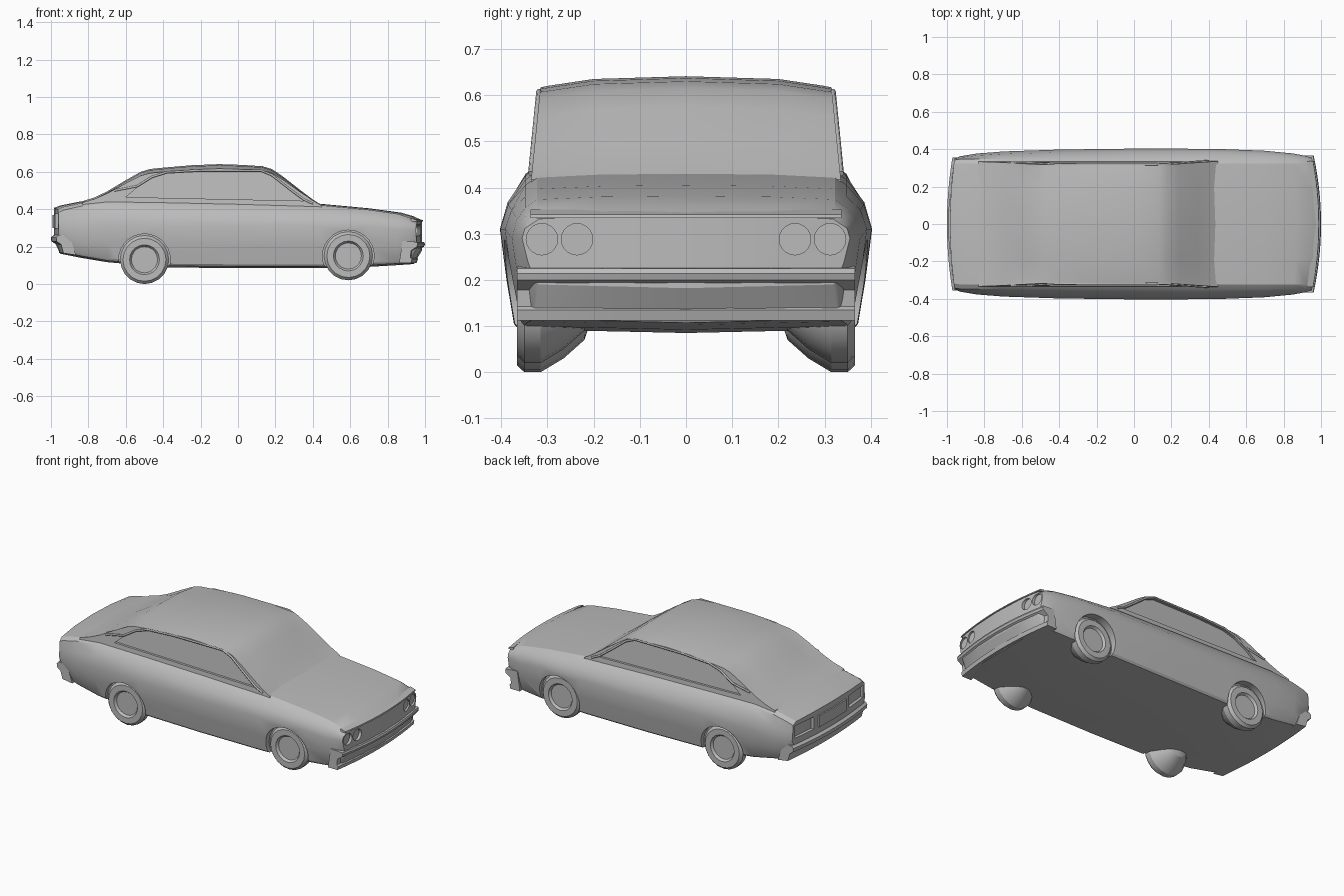
import bpy, bmesh, math
from mathutils import Vector, Matrix

cube = bpy.data.objects.get("Cube")
if cube:
    bpy.data.objects.remove(cube)

grey = bpy.data.materials.new("body grey")
grey.use_nodes = True
COLOUR = (0.5, 0.5, 0.5, 1)
grey.diffuse_color = COLOUR
grey.node_tree.nodes["Principled BSDF"].inputs["Base Color"].default_value = COLOUR


def bow(x, y, z):
    """Curve the nose and tail in plan."""
    k = 0.036 if x > 0 else 0.028
    return Vector((x - math.copysign(k, x) * x ** 6 * (y / 0.35) ** 2, y, z))


def finish(name, bm, smooth=True):
    bmesh.ops.recalc_face_normals(bm, faces=bm.faces[:])
    mesh = bpy.data.meshes.new(name)
    bm.to_mesh(mesh)
    bm.free()
    mesh.materials.append(grey)
    ob = bpy.data.objects.new(name, mesh)
    bpy.context.collection.objects.link(ob)
    if smooth:
        smooth_part(ob)
    return ob


def smooth_part(ob):
    bpy.ops.object.select_all(action="DESELECT")
    ob.select_set(True)
    bpy.context.view_layer.objects.active = ob
    bpy.ops.object.shade_smooth_by_angle(angle=math.radians(28))


def skin(bm, rings):
    n = len(rings[0])
    for a, b in zip(rings, rings[1:]):
        for i in range(n):
            j = (i + 1) % n
            bm.faces.new((a[i], a[j], b[j], b[i]))


def loft(name, stations, section):
    """Loft mirrored half sections along the length of the car."""
    bm = bmesh.new()
    rings = []
    for st in stations:
        half = section(*st)
        pts = half + [(-y, z) for y, z in half[-2:0:-1]]
        rings.append([bm.verts.new(bow(st[0], y, z)) for y, z in pts])
    skin(bm, rings)
    n = len(half) - 1
    for r in (rings[0], rings[-1]):
        for ids in ((0, 1, n - 1, n), range(1, n),
                    (0, 2 * n - 1, n + 1, n), range(n + 1, 2 * n)):
            bm.faces.new([r[i] for i in ids])
    return finish(name, bm, False)


def sweep(name, profile, ys, place, smooth=True):
    """Sweep a side profile (x, z) across the car."""
    bm = bmesh.new()
    rings = [[bm.verts.new(place(x, y, z)) for x, z in profile] for y in ys]
    skin(bm, rings)
    bm.faces.new(rings[0])
    bm.faces.new(rings[-1])
    return finish(name, bm, smooth)


def cylinder(name, centre, radius, depth, axis, sides=20):
    bm = bmesh.new()
    turn = Matrix.Rotation(math.pi / 2, 4, "Y" if axis == "X" else "X")
    bmesh.ops.create_cone(bm, cap_ends=True, segments=sides, radius1=radius,
                          radius2=radius, depth=depth,
                          matrix=Matrix.Translation(centre) @ turn)
    return finish(name, bm, False)


def cut(ob, cutters):
    for c in cutters:
        c.hide_render = True
        mod = ob.modifiers.new("cut", "BOOLEAN")
        mod.operation = "DIFFERENCE"
        mod.solver = "EXACT"
        mod.object = c
        bpy.ops.object.select_all(action="DESELECT")
        ob.select_set(True)
        bpy.context.view_layer.objects.active = ob
        bpy.ops.object.modifier_apply(modifier=mod.name)
        bpy.data.objects.remove(c)
    smooth_part(ob)


# Lower body: x, widest half width, deck half width, floor, deck height
def body_section(x, w, t, zb, zt):
    mid = 0.31 if abs(x) < 0.8 else 0.29
    return [(0, zb - .008), (.45 * w, zb - .004), (.9 * w, zb), (.925 * w, zb + .012),
            (.965 * w, zb + .5 * (mid - zb)), (w, mid),
            (w - .25 * (w - t), mid + .45 * (zt - mid)),
            (t + .012, zt - .022), (t - .012, zt - .006), (.55 * t, zt), (0, zt + .002)]


body = loft("body", [
    (-.985, .35, .33, .24, .405), (-.95, .362, .335, .17, .418),
    (-.85, .377, .335, .15, .438), (-.7, .388, .335, .125, .452),
    (-.4, .398, .335, .097, .448), (0, .403, .335, .093, .44),
    (.43, .402, .335, .093, .428), (.7, .392, .335, .1, .403),
    (.87, .377, .335, .11, .38), (.94, .365, .335, .115, .36),
    (.985, .355, .33, .19, .338)], body_section)

WHEELS = ((-.5, .13), (.59, .15))
cutters = []
for side in (1, -1):
    for x, z in WHEELS:
        cutters.append(cylinder("arch_cutter", (x, side * .447, z), .138, .2, "Y", 28))
    # Twin lamp pits in the nose
    for y, x in ((.312, .995), (.236, 1.005)):
        cutters.append(cylinder("lamp_cutter", (x, side * y, .288), .034, .1, "X"))
    # Tail lamp recesses
    cutters.append(sweep("tail_cutter", [(-1.1, .3), (-.965, .3), (-.965, .375), (-1.1, .375)],
                         (side * .17, side * .325), bow, False))
cut(body, cutters)


# Cabin: x, roof height
def cabin_section(x, roof):
    def side(f):
        z = .4 + f * (roof - .4)
        return (.337 - .1 * (z - .4), z)
    return [(0, .4), (.18, .4), side(0), side(.35), side(.7), side(.9),
            (.3, roof - .015 * (roof > .5) - .006), (.2, roof - .006), (0, roof)]


cabin = loft("cabin", [
    (-.84, .44), (-.77, .462), (-.7, .495), (-.6, .555), (-.52, .6), (-.47, .615),
    (-.38, .624), (-.25, .635), (-.1, .641), (.02, .637), (.13, .63),
    (.18, .615), (.24, .575), (.34, .497), (.4, .452), (.45, .42)], cabin_section)

window = [(-.6, .465), (-.54, .515), (-.46, .565), (-.38, .59), (-.2, .6),
          (.12, .6), (.18, .575), (.27, .505), (.35, .445)]
cut(cabin, [sweep("window_cutter", window, (0, .2),
                  lambda x, y, z, s=s: Vector((x, s * (.323 - .1 * (z - .4) + y), z)), False)
            for s in (1, -1)])

# Drip rails along the roof edge
for s, label in ((1, "left"), (-1, "right")):
    curve = bpy.data.curves.new(label + "_drip_rail", "CURVE")
    curve.dimensions = "3D"
    curve.bevel_depth = .006
    curve.bevel_resolution = 1
    curve.use_fill_caps = True
    curve.materials.append(grey)
    line = curve.splines.new("POLY")
    path = [(-.66, .5)] + [(x, z + .008) for x, z in window[1:]] + [(.4, .43)]
    line.points.add(len(path) - 1)
    for p, (x, z) in zip(line.points, path):
        p.co = (x, s * (.339 - .1 * (z - .4)), z, 1)
    ob = bpy.data.objects.new(label + "_drip_rail", curve)
    bpy.context.collection.objects.link(ob)

# Bumpers and front valance
across = [.366 * i / 8 for i in range(-8, 9)]
sweep("front_bumper", [(.9, .23), (.995, .225), (1.0, .214), (.995, .2), (.955, .178),
                       (.95, .142), (.962, .135), (.955, .112), (.88, .112)], across, bow)
sweep("rear_bumper", [(-.92, .262), (-.985, .262), (-1.0, .25), (-.998, .228), (-.97, .212),
                      (-.955, .165), (-.88, .155)], [y * .97 for y in across], bow)
# Number plate panel and hood lip
sweep("rear_plate", [(-.993, .3), (-.98, .3), (-.98, .37), (-.993, .37)], (-.13, 0, .13), bow)
sweep("hood_lip", [(.95, .352), (.988, .342), (.99, .334), (.95, .334)],
      [y * .92 for y in across], bow)


# Wheels: lathed about the axle and tapering inboard
TYRE = [(.001, .352), (.07, .352), (.08, .366), (.115, .366), (.13, .35),
        (.13, .315), (.1, .265), (.06, .22), (.001, .2)]
for s, label in ((1, "left"), (-1, "right")):
    for (x, z), end in zip(WHEELS, ("rear", "front")):
        bm = bmesh.new()
        rings = []
        for r, y in TYRE:
            rings.append([bm.verts.new((x + r * math.cos(a), s * y, z + r * math.sin(a)))
                          for a in (math.tau * i / 20 for i in range(20))])
        skin(bm, rings)
        bm.faces.new(rings[0])
        bm.faces.new(rings[-1])
        finish(label + "_" + end + "_wheel", bm)
